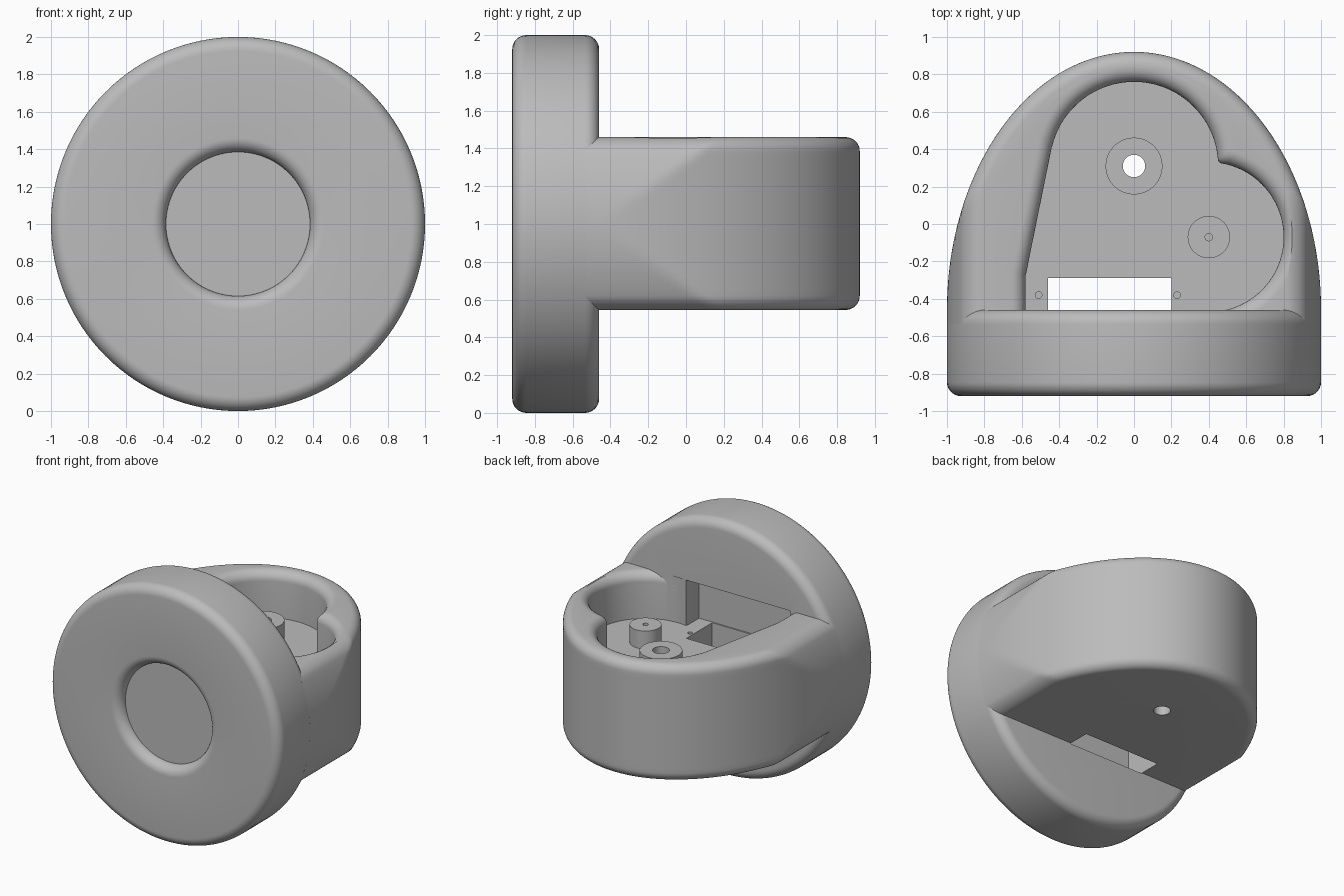
import bpy, bmesh, math
from math import sin, cos, pi, sqrt

if "Cube" in bpy.data.objects:
    bpy.data.objects.remove(bpy.data.objects["Cube"])

GREY = (0.5, 0.5, 0.5, 1)
mat = bpy.data.materials.new("plain grey")
mat.use_nodes = True
mat.diffuse_color = GREY
mat.node_tree.nodes["Principled BSDF"].inputs["Base Color"].default_value = GREY

LOW, HIGH, FLOOR = 0.545, 1.46, 1.1    # body underside, body top, cavity floor
BACK = -0.46                           # rear face of the disc
FILLET = 0.075
STEPS = 8
ARC = [i / STEPS * pi / 2 for i in range(STEPS + 1)]


def loft(name, rings, caps=True):
    """Skin a stack of equal-length point rings into an object."""
    bm = bmesh.new()
    loops = [[bm.verts.new(p) for p in ring] for ring in rings]
    n = len(loops[0])
    for a, b in zip(loops, loops[1:]):
        for i in range(n):
            j = (i + 1) % n
            bm.faces.new((a[i], a[j], b[j], b[i]))
    if caps:
        bm.faces.new(loops[0])
        bm.faces.new(loops[-1])
    bmesh.ops.recalc_face_normals(bm, faces=bm.faces)
    mesh = bpy.data.meshes.new(name)
    bm.to_mesh(mesh)
    bm.free()
    mesh.materials.append(mat)
    ob = bpy.data.objects.new(name, mesh)
    bpy.context.collection.objects.link(ob)
    return ob


def upright(name, x, y, profile, n=48, caps=True):
    """Turn a (radius, z) profile about a vertical axis."""
    return loft(name, [[(x + r * cos(2 * pi * i / n), y + r * sin(2 * pi * i / n), z)
                        for i in range(n)] for r, z in profile], caps)


def box(name, x0, x1, y0, y1, z0, z1):
    return loft(name, [[(x0, y0, z), (x1, y0, z), (x1, y1, z), (x0, y1, z)] for z in (z0, z1)])


def cut(target, cutters):
    bpy.context.view_layer.objects.active = target
    for c in cutters:
        c.hide_render = True
        m = target.modifiers.new("cut", "BOOLEAN")
        m.operation, m.solver, m.object = "DIFFERENCE", "EXACT", c
        bpy.ops.object.modifier_apply(modifier=m.name)


def smooth(ob):
    bpy.ops.object.select_all(action="DESELECT")
    ob.select_set(True)
    bpy.context.view_layer.objects.active = ob
    bpy.ops.object.shade_smooth_by_angle(angle=math.radians(30))


# Round disc with a shallow dished recess in front
FRONT, HOLE = -0.92, 0.385
profile = [(HOLE + FILLET * (1 - cos(t)), FRONT + FILLET * (1 - sin(t))) for t in ARC]
profile += [(1 - FILLET * (1 - sin(t)), FRONT + FILLET * (1 - cos(t))) for t in ARC]
profile += [(1 - FILLET * (1 - cos(t)), BACK - FILLET * (1 - sin(t))) for t in ARC]
N = 128
disc = loft("disc", [[(r * cos(2 * pi * i / N), y, 1 + r * sin(2 * pi * i / N))
                      for i in range(N)] for r, y in profile])


# Half-oval body, trimmed by the disc's cylinder, with rounded top and bottom rims
def body_ring(z, inset):
    w = sqrt(1 - (z - 1) ** 2) - inset
    pts = [(w, BACK - FILLET, z)]
    for i in range(N + 1):
        t = pi * i / N
        x = (1 - inset) * cos(t)
        pts.append((max(-w, min(w, x)), BACK + (1.38 - inset) * sin(t), z))
    return pts + [(-w, BACK - FILLET, z)]


levels = [(LOW + FILLET * (1 - sin(t)), FILLET * (1 - cos(t))) for t in reversed(ARC)]
levels = [(LOW + FILLET * (1 - cos(t)), FILLET * (1 - sin(t))) for t in ARC]
z0, z1 = LOW + FILLET, HIGH - FILLET
levels += [(z0 + (z1 - z0) * i / 24, 0) for i in range(1, 24)]
levels += [(HIGH - FILLET * (1 - sin(t)), FILLET * (1 - cos(t))) for t in ARC]
body = loft("body", [body_ring(z, s) for z, s in levels])

# Cavity outline: two overlapping circles and a slanted pocket, met by rays from inside
CX, CY = 0.1, 0.0
CIRCLES = [(0, 0.31, 0.45), (0.4, -0.07, 0.4)]
CORNERS = [(0.32, 0.41), (-0.44, 0.41), (-0.58, -0.28), (-0.58, -0.62), (0.32, -0.62)]
ANGLES = sorted([2 * pi * i / 180 for i in range(180)] +
                [math.atan2(y - CY, x - CX) % (2 * pi) + 0.0003 for x, y in CORNERS])


def reach(t, grow):
    dx, dy = cos(t), sin(t)
    hits = []
    for x, y, r in CIRCLES:
        b = dx * (x - CX) + dy * (y - CY)
        hits.append(b + sqrt(b * b + (r + grow) ** 2 - (x - CX) ** 2 - (y - CY) ** 2))
    wall = []
    for (ax, ay), (bx, by) in zip(CORNERS, CORNERS[1:] + CORNERS[:1]):
        length = math.hypot(bx - ax, by - ay)
        nx, ny = (by - ay) / length, (ax - bx) / length
        facing = nx * dx + ny * dy
        if facing > 1e-6:
            wall.append((nx * (ax - CX) + ny * (ay - CY) + grow) / facing)
    return max(hits + [min(wall)])


def cavity(name, levels):
    return loft(name, [[(CX + reach(t, g) * cos(t), CY + reach(t, g) * sin(t), z)
                        for t in ANGLES] for z, g in levels])


rim = [(HIGH - FILLET * (1 - sin(t)), FILLET * (1 - cos(t))) for t in ARC]
open_cavity = cavity("open_cavity_cutter", [(FLOOR, 0)] + rim + [(1.6, FILLET)])
disc_cavity = cavity("disc_cavity_cutter", [(FLOOR, 0), (HIGH, 0)])
slot = box("slot_cutter", -0.46, 0.2, -0.61, -0.29, LOW - 0.005, 1.2)
shaft = upright("shaft_cutter", 0, 0.31, [(0.06, 0.4), (0.06, 1.5)])
screws = [upright("screw_cutter", x, -0.38, [(0.018, 0.9), (0.018, 1.2)], 16)
          for x in (-0.51, 0.23)]
cut(body, [open_cavity, slot, shaft] + screws)
cut(disc, [disc_cavity, slot])
for c in [open_cavity, disc_cavity, slot, shaft] + screws:
    bpy.data.objects.remove(c)


# Hollow posts standing on the cavity floor
def post(name, x, y, r, hole, top):
    return upright(name, x, y, [(r, FLOOR - 0.01), (r, top), (hole, top), (hole, FLOOR - 0.01)],
                   caps=False)


posts = [post("shaft_post", 0, 0.31, 0.152, 0.06, 1.29),
         post("pivot_post", 0.4, -0.07, 0.113, 0.02, 1.24)]

for ob in [disc, body] + posts:
    smooth(ob)
